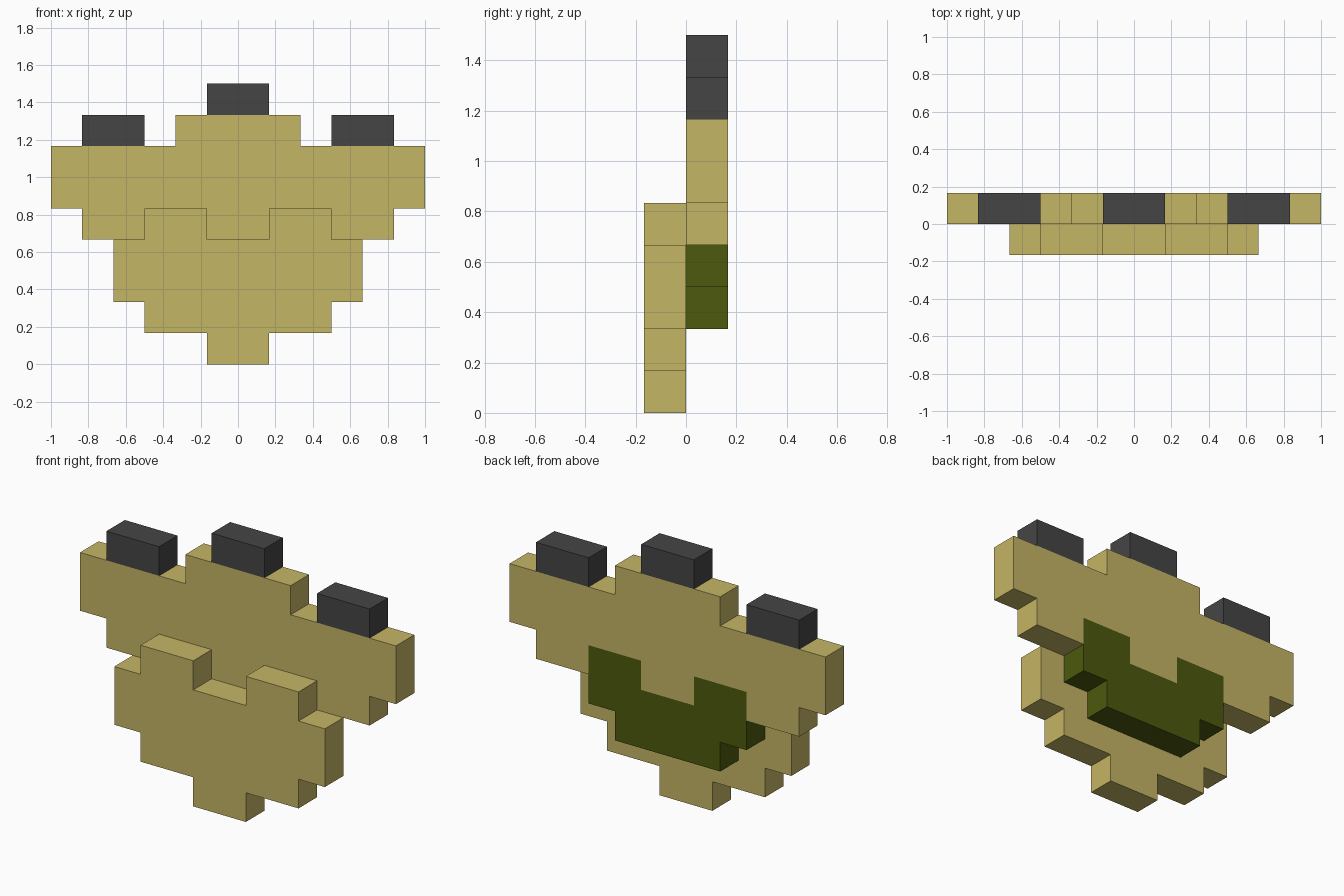
import bpy
import bmesh

if "Cube" in bpy.data.objects:
    bpy.data.objects.remove(bpy.data.objects["Cube"])

U = 1 / 6  # one block of the grid


def material(name, rgb):
    m = bpy.data.materials.new(name)
    m.diffuse_color = (*rgb, 1)
    m.use_nodes = True
    m.node_tree.nodes["Principled BSDF"].inputs["Base Color"].default_value = m.diffuse_color
    return m


tan = material("sandy tan", (0.56, 0.465, 0.13))
olive = material("dark olive", (0.074, 0.10, 0.004))
charcoal = material("charcoal", (0.06, 0.06, 0.06))


def slab(name, outline, y0, mat):
    """Extrude an x-z outline (in blocks) one block back from y0."""
    bm = bmesh.new()
    face = bm.faces.new([bm.verts.new((x * U, y0 * U, z * U)) for x, z in outline])
    ext = bmesh.ops.extrude_face_region(bm, geom=[face])
    verts = [v for v in ext["geom"] if isinstance(v, bmesh.types.BMVert)]
    bmesh.ops.translate(bm, verts=verts, vec=(0, U, 0))
    bmesh.ops.recalc_face_normals(bm, faces=bm.faces)
    mesh = bpy.data.meshes.new(name)
    bm.to_mesh(mesh)
    bm.free()
    mesh.materials.append(mat)
    obj = bpy.data.objects.new(name, mesh)
    bpy.context.collection.objects.link(obj)


def mirrored(half):
    return half + [(-x, z) for x, z in reversed(half)]


def block(x0, x1, z0, z1):
    return [(x0, z0), (x1, z0), (x1, z1), (x0, z1)]


# Front plate: lower stepped pad with two bumps on top
slab("front_plate", mirrored([(1, 4), (1, 5), (3, 5), (3, 4), (4, 4), (4, 2),
                              (3, 2), (3, 1), (1, 1), (1, 0)]), -1, tan)

# Back plate: wide upper crest, notched around the inlay
slab("back_plate", mirrored([(2, 8), (2, 7), (6, 7), (6, 5), (5, 5), (5, 4),
                             (3, 4), (3, 5), (1, 5), (1, 4)]), 0, tan)

# Olive inlay behind the front plate
slab("back_inlay", mirrored([(1, 4), (1, 5), (3, 5), (3, 3), (2, 3), (2, 2)]), 0, olive)

# Dark tips along the top
slab("middle_tip", block(-1, 1, 8, 9), 0, charcoal)
for side, x in (("left", -5), ("right", 3)):
    slab(side + "_tip", block(x, x + 2, 7, 8), 0, charcoal)
